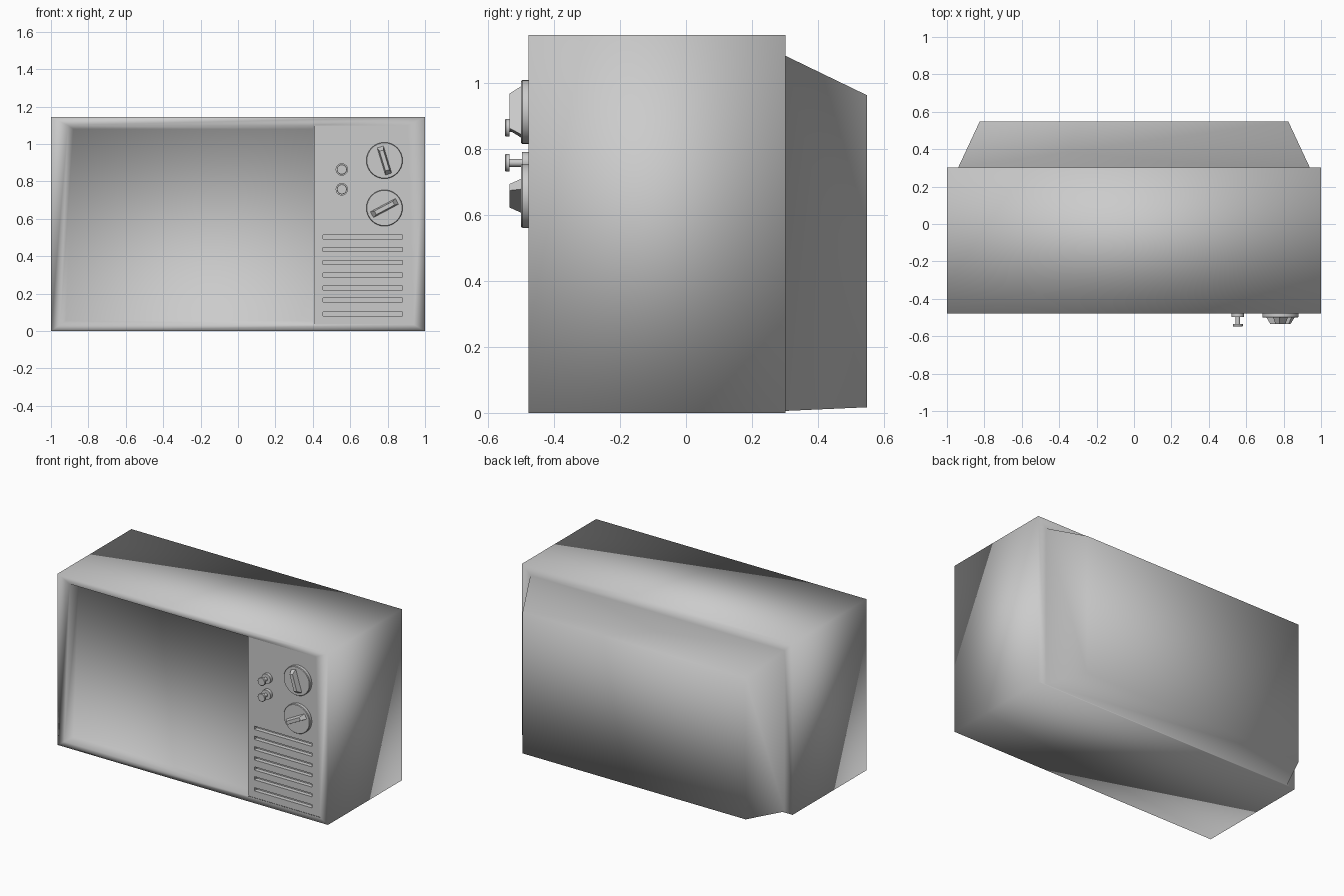
import bpy, bmesh, math
from mathutils import Matrix, Vector

if "Cube" in bpy.data.objects:
    bpy.data.objects.remove(bpy.data.objects["Cube"])

FRONT = -0.478


def make_object(name, bm, smooth=None):
    bmesh.ops.recalc_face_normals(bm, faces=bm.faces)
    me = bpy.data.meshes.new(name)
    bm.to_mesh(me)
    bm.free()
    ob = bpy.data.objects.new(name, me)
    bpy.context.collection.objects.link(ob)
    if smooth is not None:
        bpy.ops.object.select_all(action='DESELECT')
        bpy.context.view_layer.objects.active = ob
        ob.select_set(True)
        if smooth >= 180:
            bpy.ops.object.shade_smooth()
        else:
            bpy.ops.object.shade_smooth_by_angle(angle=math.radians(smooth))
    return ob


def loop(bm, y, pts):
    return [bm.verts.new((x, y, z)) for x, z in pts]


def rect(x, z0, z1):
    return [(-x, z1), (x, z1), (x, z0), (-x, z0)]


def bridge(bm, a, b):
    n = len(a)
    for i in range(n):
        j = (i + 1) % n
        bm.faces.new((a[i], a[j], b[j], b[i]))


# Cabinet: smooth shell with stepped, tapering back and sunken screen
bm = bmesh.new()
outer = loop(bm, FRONT, rect(1, 0, 1.145))
rear = loop(bm, 0.302, rect(1, 0, 1.145))
step = loop(bm, 0.302, rect(0.94, 0.006, 1.082))
back = loop(bm, 0.548, rect(0.825, 0.017, 0.963))
for a, b in ((outer, rear), (rear, step), (step, back)):
    bridge(bm, a, b)
bm.faces.new(back)
tl, tm, tr, br, bm_, bl = loop(bm, FRONT, [(-0.91, 1.10), (0.41, 1.10), (0.91, 1.10),
                                          (0.94, 0.035), (0.41, 0.035), (-0.95, 0.035)])
bm.faces.new((outer[0], outer[1], tr, tm, tl))
bm.faces.new((outer[1], outer[2], br, tr))
bm.faces.new((outer[2], outer[3], bl, bm_, br))
bm.faces.new((outer[3], outer[0], tl, bl))
screen = loop(bm, -0.425, [(-0.88, 1.08), (0.40, 1.08), (0.40, 0.055), (-0.92, 0.055)])
bridge(bm, [tl, tm, bm_, bl], screen)
bm.faces.new(screen)
make_object("cabinet", bm, 180)


# Control panel with vent slots cut through its face
bm = bmesh.new()
pts = [(0.41, 1.10), (0.91, 1.10), (0.94, 0.035), (0.41, 0.035)]
a, b = loop(bm, FRONT + 0.002, pts), loop(bm, FRONT + 0.06, pts)
bridge(bm, a, b)
bm.faces.new(a)
bm.faces.new(b)
panel = make_object("control_panel", bm)
bm = bmesh.new()
for z in (0.503, 0.436, 0.366, 0.299, 0.231, 0.166, 0.092):
    bmesh.ops.create_cube(bm, size=1, matrix=Matrix.Translation((0.667, FRONT, z))
                          @ Matrix.Diagonal((0.426, 0.06, 0.022, 1)))
cutter = make_object("slot_cutter", bm)
cutter.hide_render = True
mod = panel.modifiers.new("slots", 'BOOLEAN')
mod.operation = 'DIFFERENCE'
mod.solver = 'EXACT'
mod.object = cutter
bpy.ops.object.select_all(action='DESELECT')
bpy.context.view_layer.objects.active = panel
panel.select_set(True)
bpy.ops.object.modifier_apply(modifier=mod.name)
bpy.data.objects.remove(cutter)


def lathe(name, x, z, profile, n=32):
    """Stack of (radius, y) rings around the y axis, capped at both ends."""
    bm = bmesh.new()
    rings = [loop(bm, y, [(x + r * math.cos(2 * math.pi * i / n),
                           z + r * math.sin(2 * math.pi * i / n)) for i in range(n)])
             for r, y in profile]
    for a, b in zip(rings, rings[1:]):
        bridge(bm, a, b)
    bm.faces.new(rings[0])
    bm.faces.new(rings[-1])
    return make_object(name, bm, 35)


# Tuning dials: disc plus tapered grip bar
for i, (z, angle) in enumerate(((0.912, 107), (0.658, 28))):
    lathe(f"dial_disc_{i + 1}", 0.783, z, [(0.097, FRONT + 0.005), (0.097, -0.496), (0.094, -0.5)])
    bm = bmesh.new()
    c, s = math.cos(math.radians(angle)), math.sin(math.radians(angle))

    def bar(y, l, w):
        return loop(bm, y, [(0.783 + u * c - v * s, z + u * s + v * c)
                            for u, v in ((-l, -w), (l, -w), (l, w), (-l, w))])
    a, b = bar(-0.498, 0.077, 0.018), bar(-0.535, 0.055, 0.011)
    bridge(bm, a, b)
    bm.faces.new(b)
    bm.faces.new(a)
    make_object(f"dial_grip_{i + 1}", bm)

# Small push-pull knobs
for i, z in enumerate((0.864, 0.758)):
    lathe(f"small_knob_{i + 1}", 0.555, z,
          [(0.033, FRONT + 0.005), (0.033, -0.497), (0.012, -0.497), (0.012, -0.535),
           (0.027, -0.535), (0.027, -0.546), (0.025, -0.548)], 24)
